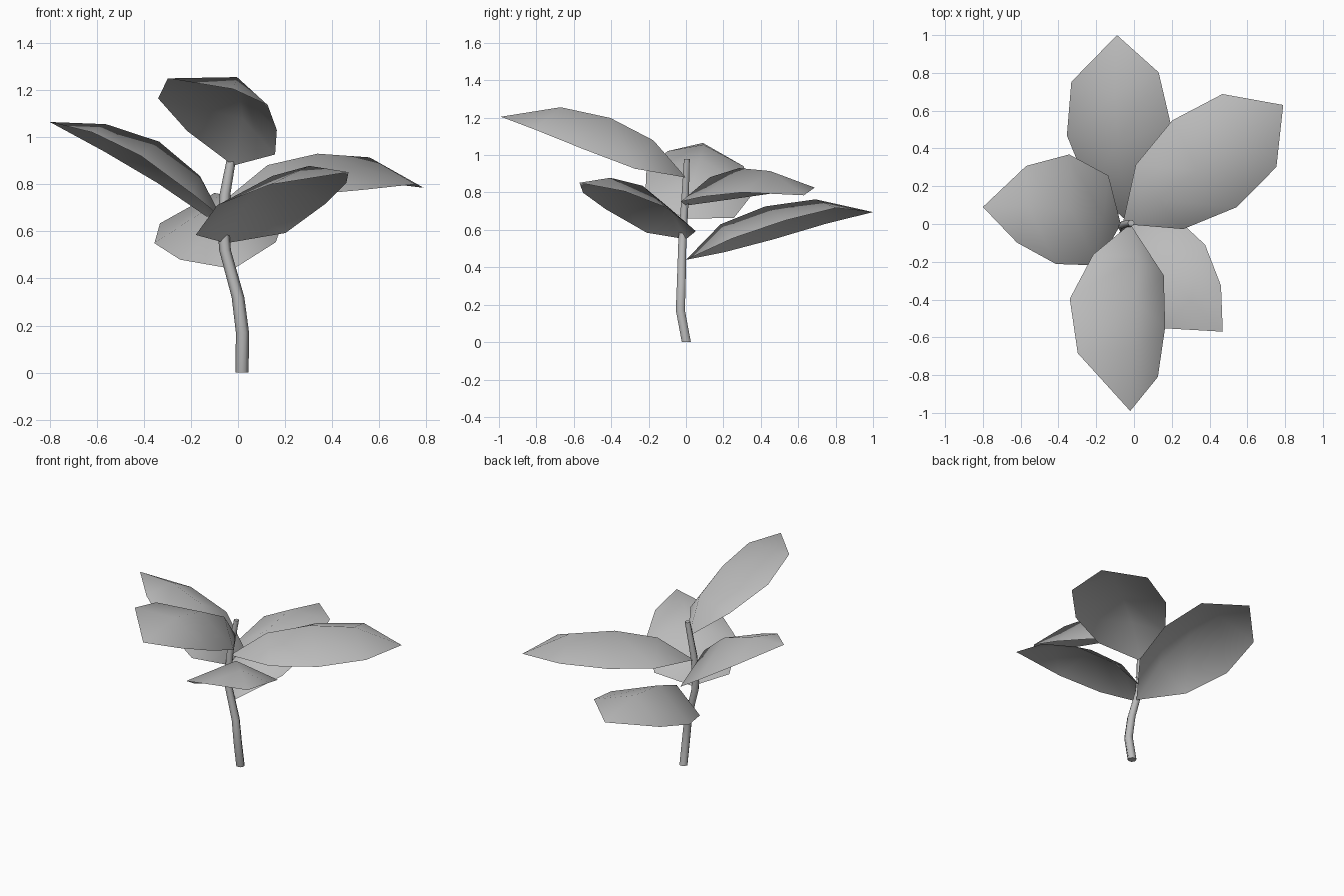
import bpy
import bmesh
import math
from mathutils import Vector

cube = bpy.data.objects.get("Cube")
if cube:
    bpy.data.objects.remove(cube, do_unlink=True)

# Single matte grey
grey = bpy.data.materials.new("plain_grey")
grey.use_nodes = True
colour = (0.5, 0.5, 0.5, 1)
grey.diffuse_color = colour
grey.node_tree.nodes["Principled BSDF"].inputs["Base Color"].default_value = colour


def finish(bm, name):
    """Turn a bmesh into a smooth, linked grey object."""
    mesh = bpy.data.meshes.new(name)
    bm.to_mesh(mesh)
    bm.free()
    mesh.materials.append(grey)
    obj = bpy.data.objects.new(name, mesh)
    bpy.context.collection.objects.link(obj)
    bpy.ops.object.select_all(action="DESELECT")
    obj.select_set(True)
    bpy.context.view_layer.objects.active = obj
    bpy.ops.object.shade_smooth_by_angle(angle=math.radians(70))


# Leaf cross-sections: edge position, half width, edge lift, rib position, rib lift
LONG = [(.23, .74, .02, .22, .14), (.51, 1, .035, .47, .175), (.79, .84, .04, .73, .145)]
SHORT = [(.13, .82, 0, .2, .11), (.45, 1, .033, .47, .155), (.745, .7, .03, .75, .11)]


def leaf(name, base, tip, width, sections, sway):
    """Domed leaf from base to tip; width is the vector across its widest part."""
    base, tip, width = Vector(base), Vector(tip), Vector(width)
    along = tip - base
    up = width.cross(along).normalized()
    drift = width.normalized() * sway
    bm = bmesh.new()
    start = bm.verts.new(base)
    rows = []
    for i, (t, half, lift, rib_t, rib_lift) in enumerate(sections):
        shift = drift * (0.2 if i == 0 else 1)
        edge = base + along * t + up * lift + shift
        rib = base + along * rib_t + up * rib_lift + shift * 0.4
        side = width * half / 2
        rows.append([bm.verts.new(p) for p in (edge - side, rib, edge + side)])
    end = bm.verts.new(tip)
    for k in range(2):
        bm.faces.new((start, rows[0][k + 1], rows[0][k]))
        for a, b in zip(rows, rows[1:]):
            bm.faces.new((a[k], a[k + 1], b[k + 1], b[k]))
        bm.faces.new((rows[-1][k], rows[-1][k + 1], end))
    bmesh.ops.recalc_face_normals(bm, faces=bm.faces)
    if sum(f.normal.z for f in bm.faces) < 0:
        bmesh.ops.reverse_faces(bm, faces=bm.faces)
    finish(bm, name)


leaf("front_leaf", (-.02, 0, .88), (-.02, -.99, 1.205), (-.505, .15, .135), LONG, .085)
leaf("back_left_leaf", (-.06, 0, .73), (.79, .63, .785), (.34, -.46, -.03), LONG, 0)
leaf("back_leaf", (-.02, 0, .44), (-.09, 1, .695), (.55, .06, .1), LONG, -.02)
leaf("right_leaf", (-.07, 0, .66), (-.8, .09, 1.065), (.07, .58, -.115), SHORT, .035)
leaf("front_left_leaf", (-.05, 0, .55), (.47, -.57, .852), (-.465, -.32, -.01), SHORT, .04)

# Curving stem: x, y, z, radius
PATH = [(.017, .002, 0, .028), (.019, -.03, .17, .028), (0, -.025, .32, .027),
        (-.055, -.02, .52, .025), (-.063, -.015, .62, .024),
        (-.055, -.005, .76, .023), (-.015, .005, .98, .018)]
SIDES = 6
bm = bmesh.new()
rings = []
for x, y, z, r in PATH:
    angles = [math.tau * i / SIDES for i in range(SIDES)]
    rings.append([bm.verts.new((x + r * math.cos(a), y + r * math.sin(a), z)) for a in angles])
for a, b in zip(rings, rings[1:]):
    for i in range(SIDES):
        j = (i + 1) % SIDES
        bm.faces.new((a[i], a[j], b[j], b[i]))
bm.faces.new(rings[0][::-1])
bm.faces.new(rings[-1])
finish(bm, "stem")
